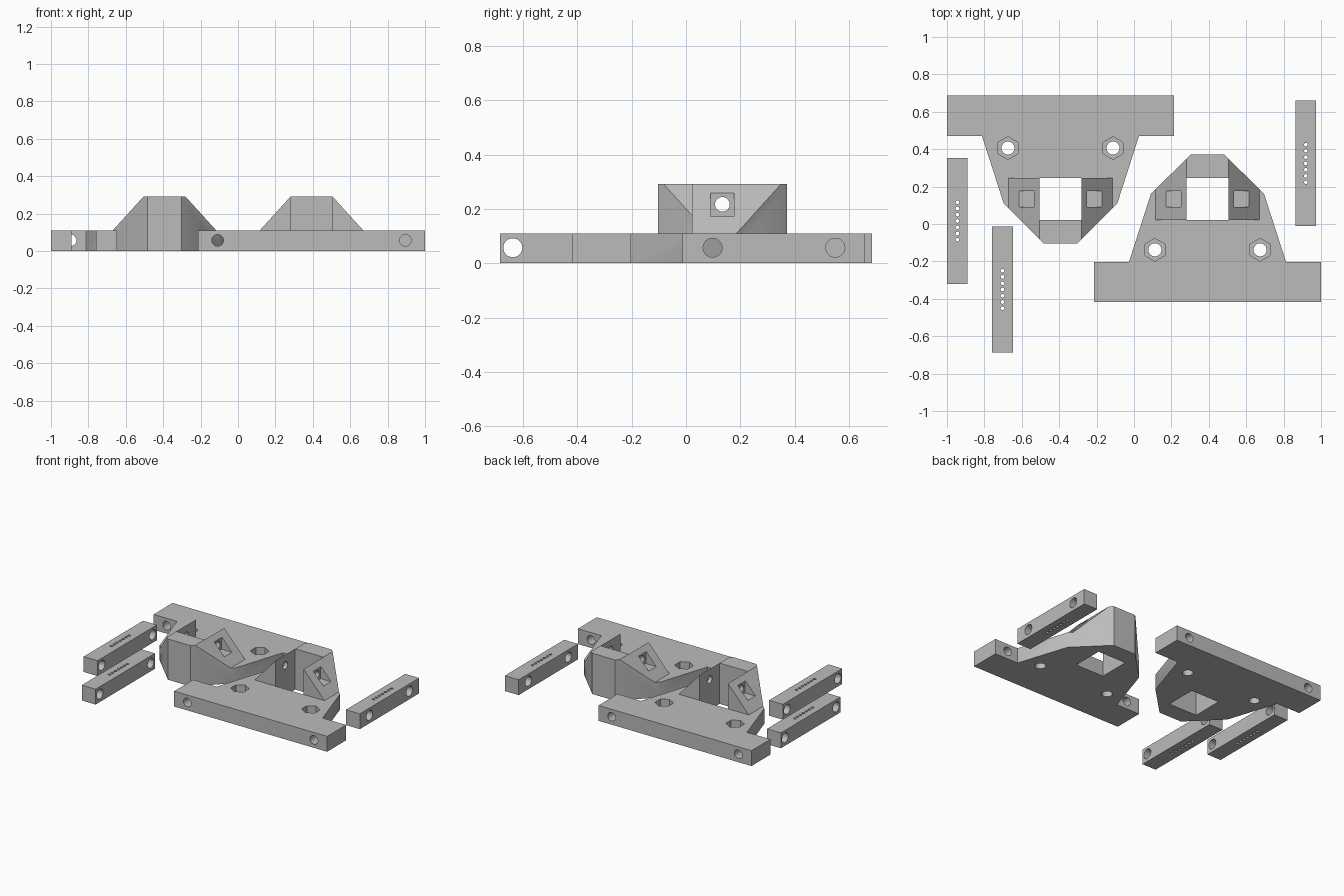
import bpy, bmesh, math

if "Cube" in bpy.data.objects:
    bpy.data.objects.remove(bpy.data.objects["Cube"])

grey = bpy.data.materials.new("grey plastic")
grey.diffuse_color = (0.5, 0.5, 0.5, 1)
grey.use_nodes = True
grey.node_tree.nodes["Principled BSDF"].inputs["Base Color"].default_value = grey.diffuse_color

THICK = 0.11    # plate and block thickness
TOP = 0.292     # height of the raised housing


def prism(name, pts, axis, a, b):
    """Extrude a 2D outline along an axis from a to b."""
    place = {'x': lambda u, v, w: (w, u, v),
             'y': lambda u, v, w: (u, w, v),
             'z': lambda u, v, w: (u, v, w)}[axis]
    bm = bmesh.new()
    lo = [bm.verts.new(place(u, v, a)) for u, v in pts]
    hi = [bm.verts.new(place(u, v, b)) for u, v in pts]
    n = len(pts)
    bm.faces.new(lo)
    bm.faces.new(hi)
    for i in range(n):
        j = (i + 1) % n
        bm.faces.new((lo[i], lo[j], hi[j], hi[i]))
    bmesh.ops.recalc_face_normals(bm, faces=bm.faces)
    me = bpy.data.meshes.new(name)
    bm.to_mesh(me)
    bm.free()
    me.materials.append(grey)
    ob = bpy.data.objects.new(name, me)
    bpy.context.collection.objects.link(ob)
    return ob


def ngon(n, r, u, v):
    return [(u + r * math.sin(2 * math.pi * i / n),
             v + r * math.cos(2 * math.pi * i / n)) for i in range(n)]


def rect(u0, u1, v0, v1):
    return [(u0, v0), (u1, v0), (u1, v1), (u0, v1)]


def cut(ob, pts, axis, a, b):
    """Subtract an extruded outline from an object."""
    tool = prism("cutter", pts, axis, a, b)
    tool.hide_render = True
    bpy.context.view_layer.objects.active = ob
    mod = ob.modifiers.new("cut", 'BOOLEAN')
    mod.operation = 'DIFFERENCE'
    mod.solver = 'EXACT'
    mod.object = tool
    bpy.ops.object.modifier_apply(modifier=mod.name)
    bpy.data.objects.remove(tool)


def smooth(ob):
    bpy.ops.object.select_all(action='DESELECT')
    ob.select_set(True)
    bpy.context.view_layer.objects.active = ob
    bpy.ops.object.shade_smooth_by_angle(angle=math.radians(30))


# Bracket: full-height outline, mirrored half profile
half = [(0.606, -0.418), (0.606, -0.203), (0.42, -0.203), (0.303, 0.16), (0.09, 0.372)]
outline = half + [(-x, y) for x, y in reversed(half)]
bracket = prism("bracket_right", outline, 'z', 0, TOP)

# Lower the plate in front of the housing and slope the housing sides
cut(bracket, rect(-1, 1, THICK, 1), 'y', -1, 0.022)
for s in (-1, 1):
    cut(bracket, [(s * 0.277, THICK), (s, THICK), (s, 0.4), (s * 0.0135, 0.4)], 'y', -1, 1)

# Square opening through the housing
cut(bracket, rect(-0.112, 0.112, 0.022, 0.246), 'z', -1, 1)

# Cross bolt hole with square pockets on the slopes
cut(bracket, ngon(32, 0.027, 0.134, 0.217), 'x', -1, 1)
for s in (-1, 1):
    cut(bracket, rect(0.091, 0.177, 0.172, 0.259), 'x', *sorted((s * 0.138, s * 0.5)))
    # Bolt holes with hexagonal nut recesses
    cut(bracket, ngon(32, 0.035, s * 0.281, -0.138), 'z', -1, 1)
    cut(bracket, ngon(6, 0.061, s * 0.281, -0.138), 'z', 0.055, 1)
    # Holes through the long bar
    cut(bracket, ngon(32, 0.031, s * 0.502, 0.057), 'y', -1, 0)
smooth(bracket)
bracket.location = (0.393, 0, 0)

# Second bracket, turned half way round
twin = bracket.copy()
twin.data = bracket.data.copy()
twin.name = "bracket_left"
bpy.context.collection.objects.link(twin)
twin.location = (-0.393, 0.268, 0)
twin.rotation_euler.z = math.pi


# Small clamp blocks: two cross holes and a row of pin holes
def block(name, x, y, spread):
    ob = prism(name, rect(x - 0.055, x + 0.055, y - 0.336, y + 0.336), 'z', 0, THICK)
    for s in (-1, 1):
        cut(ob, ngon(32, 0.035, y + s * spread, 0.057), 'x', -2, 2)
    for i in range(-3, 4):
        cut(ob, ngon(16, 0.01, x, y + i * 0.0335), 'z', -1, 1)
    smooth(ob)


block("clamp_block_right", 0.919, 0.324, 0.226)
block("clamp_block_left", -0.944, 0.016, 0.288)
block("clamp_block_front", -0.703, -0.35, 0.288)
